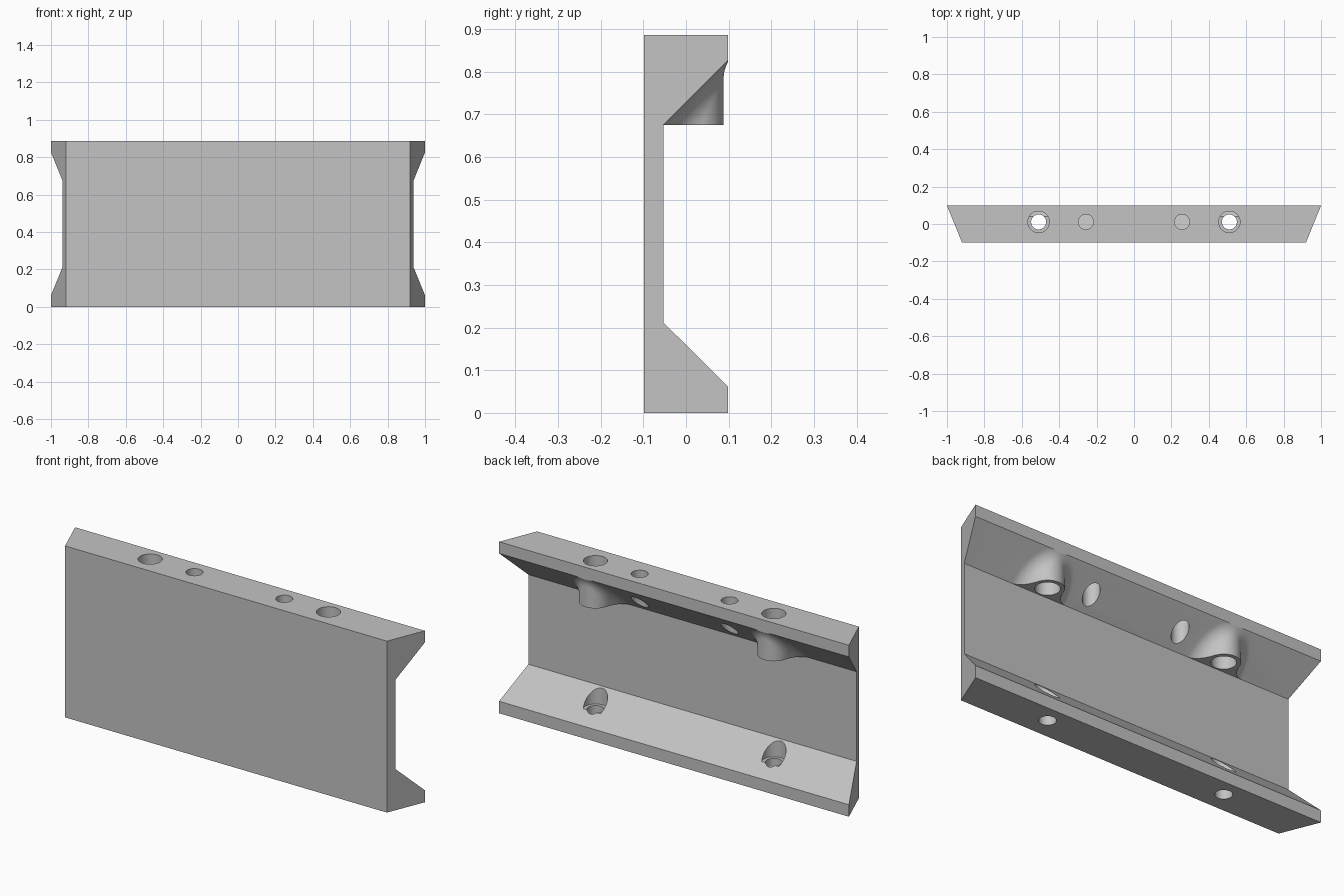
import bpy, bmesh, math
from mathutils import Vector

cube = bpy.data.objects.get("Cube")
if cube:
    bpy.data.objects.remove(cube, do_unlink=True)

grey = bpy.data.materials.new("plain_grey")
grey.use_nodes = True
colour = (0.55, 0.55, 0.55, 1)
grey.diffuse_color = colour
grey.node_tree.nodes["Principled BSDF"].inputs["Base Color"].default_value = colour

DEPTH, HEIGHT = 0.098, 0.886
WALL, SHELF = -0.053, 0.675      # inner wall y, underside of the upper flange
HOLE_X, HOLE_Y = 0.51, 0.011
BOSS_R, FILLET, SEGS = 0.077, 0.08, 64


def loft(name, rings):
    """Closed solid through equal-length rings of points."""
    bm = bmesh.new()
    loops = [[bm.verts.new(p) for p in ring] for ring in rings]
    n = len(loops[0])
    for a, b in zip(loops, loops[1:]):
        for i in range(n):
            j = (i + 1) % n
            bm.faces.new((a[i], a[j], b[j], b[i]))
    bm.faces.new(loops[0])
    bm.faces.new(loops[-1])
    bmesh.ops.recalc_face_normals(bm, faces=bm.faces)
    mesh = bpy.data.meshes.new(name)
    bm.to_mesh(mesh)
    bm.free()
    mesh.materials.append(grey)
    obj = bpy.data.objects.new(name, mesh)
    bpy.context.collection.objects.link(obj)
    return obj


def cylinder(name, x, radius, low, high):
    angles = [math.tau * i / SEGS for i in range(SEGS)]
    return loft(name, [[(x + radius * math.cos(a), HOLE_Y + radius * math.sin(a), z)
                        for a in angles] for z in (low, high)])


def combine(target, tool, operation):
    """Apply a boolean and discard the tool."""
    tool.hide_render = True
    bpy.context.view_layer.objects.active = target
    mod = target.modifiers.new("boolean", 'BOOLEAN')
    mod.operation, mod.solver, mod.object = operation, 'EXACT', tool
    bpy.ops.object.modifier_apply(modifier=mod.name)
    bpy.data.objects.remove(tool, do_unlink=True)


def filleted_boss(x):
    """Vertical boss blended into the sloped underside by a rolling-ball fillet."""
    into = Vector((0, -1, 1)).normalized()     # into the sloped flange
    steps = 12
    rings = [[] for _ in range(steps + 3)]
    for i in range(SEGS):
        a = math.tau * i / SEGS
        out = Vector((math.cos(a), math.sin(a), 0))
        ball = Vector((x, HOLE_Y, 0)) + out * (BOSS_R + FILLET)
        ball.z = SHELF - WALL + ball.y - FILLET * math.sqrt(2)
        edge = ball - out * FILLET
        rings[0].append((edge.x, edge.y, 0.3))
        for k in range(steps + 1):
            rings[k + 1].append(ball + (-out).slerp(into, k / steps) * FILLET)
        rings[-1].append(ball + into * (FILLET + 0.03))
    boss = loft("boss", rings)
    # Trim flush with the shelf underside and the back of the flange
    trim = loft("trim", [[(x + sx * 0.3, y, z) for sx, y in
                          ((-1, -0.08), (1, -0.08), (1, DEPTH), (-1, DEPTH))]
                         for z in (SHELF, HEIGHT - 0.02)])
    combine(boss, trim, 'INTERSECT')
    return boss


# Channel body with mitred ends
profile = [(-0.098, 0), (DEPTH, 0), (DEPTH, 0.062), (WALL, 0.212), (WALL, SHELF),
           (DEPTH, SHELF + DEPTH - WALL), (DEPTH, HEIGHT), (-0.098, HEIGHT)]
body = loft("channel_body", [[(side * (0.96 + y * 0.04 / DEPTH), y, z)
                              for y, z in profile] for side in (-1, 1)])

for side in (-1, 1):
    x = side * HOLE_X
    combine(body, filleted_boss(x), 'UNION')
    # Wide bore through the boss, counterbore and bolt hole below, small hole above
    combine(body, cylinder("upper_bore", x, 0.057, 0.5, 1), 'DIFFERENCE')
    combine(body, cylinder("counterbore", x, 0.057, 0.119, 0.4), 'DIFFERENCE')
    combine(body, cylinder("bolt_hole", x, 0.04, -0.1, 0.3), 'DIFFERENCE')
    combine(body, cylinder("small_hole", side * 0.257, 0.04, 0.5, 1), 'DIFFERENCE')

bpy.ops.object.select_all(action='DESELECT')
body.select_set(True)
bpy.context.view_layer.objects.active = body
bpy.ops.object.shade_smooth_by_angle(angle=math.radians(25))
